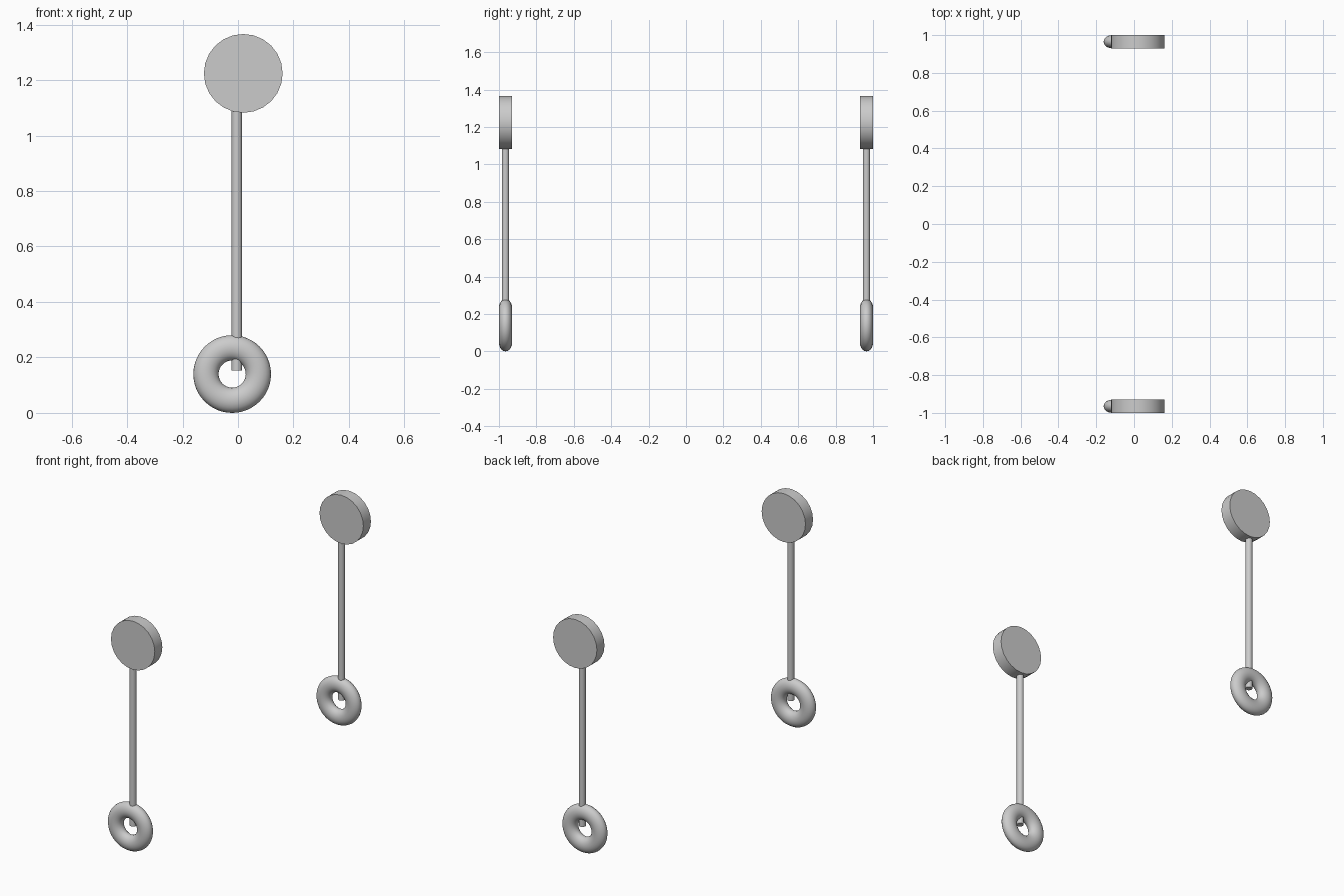
import bpy
from math import pi

if "Cube" in bpy.data.objects:
    bpy.data.objects.remove(bpy.data.objects["Cube"])

Y = 0.965        # distance of each pendant from the centre
HALF = 0.035     # half thickness of disc and ring


def finish(obj, name):
    obj.name = name
    bpy.ops.object.transform_apply(location=False, rotation=True, scale=True)
    bpy.ops.object.shade_smooth_by_angle(angle=pi / 5)


def cylinder(name, radius, depth, loc, sides, rot=(0, 0, 0)):
    bpy.ops.mesh.primitive_cylinder_add(
        vertices=sides, radius=radius, depth=depth, location=loc, rotation=rot)
    finish(bpy.context.object, name)


for side, y in (("front", -Y), ("back", Y)):
    # Round flat disc at the top
    cylinder(f"{side}_disc", 0.142, 2 * HALF, (0.019, y, 1.224), 24, (pi / 2, 0, 0))

    # Thin rod, running from inside the disc into the ring hole
    cylinder(f"{side}_rod", 0.019, 1.07, (-0.004, y, 0.152 + 1.07 / 2), 24)

    # Slightly flattened ring at the bottom
    bpy.ops.mesh.primitive_torus_add(
        major_segments=48, minor_segments=20, major_radius=0.0945,
        minor_radius=0.0455, location=(-0.021, y, 0.14), rotation=(pi / 2, 0, 0))
    ring = bpy.context.object
    ring.scale.z = HALF / 0.0455
    finish(ring, f"{side}_ring")
